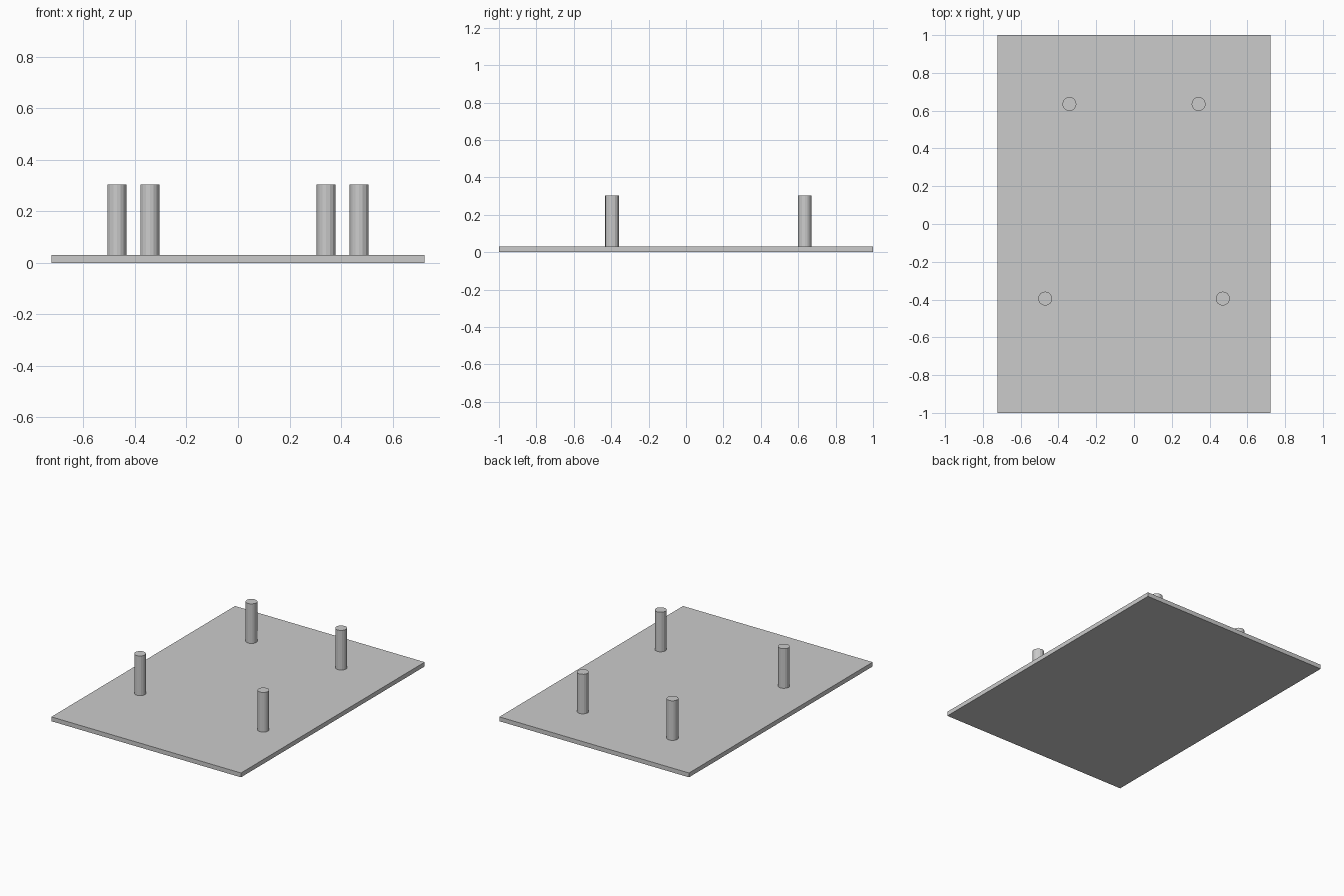
import bpy

# Remove the default cube
cube = bpy.data.objects.get("Cube")
if cube:
    bpy.data.objects.remove(cube, do_unlink=True)

PLATE_TOP = 0.03
PEG_TOP = 0.303
PEG_RADIUS = 0.037

# Single grey material
grey = bpy.data.materials.new("plain_grey")
grey.use_nodes = True
colour = (0.6, 0.6, 0.6, 1)
grey.diffuse_color = colour
grey.node_tree.nodes["Principled BSDF"].inputs["Base Color"].default_value = colour


def finish(name):
    obj = bpy.context.object
    obj.name = name
    obj.data.materials.append(grey)
    return obj


# Flat base plate
bpy.ops.mesh.primitive_cube_add(size=1, location=(0, 0, PLATE_TOP / 2))
plate = finish("base_plate")
plate.scale = (1.446, 2, PLATE_TOP)
bpy.ops.object.transform_apply(location=False, rotation=False, scale=True)


# Upright pegs, wider apart at the front than at the back
def add_peg(name, x, y):
    bpy.ops.mesh.primitive_cylinder_add(
        vertices=16, radius=PEG_RADIUS, depth=PEG_TOP - PLATE_TOP,
        location=(x, y, (PEG_TOP + PLATE_TOP) / 2))
    finish(name)


for row, x, y in (("front", 0.47, -0.395), ("back", 0.342, 0.635)):
    for side, sign in (("left", 1), ("right", -1)):
        add_peg(f"{row}_{side}_peg", sign * x, y)
